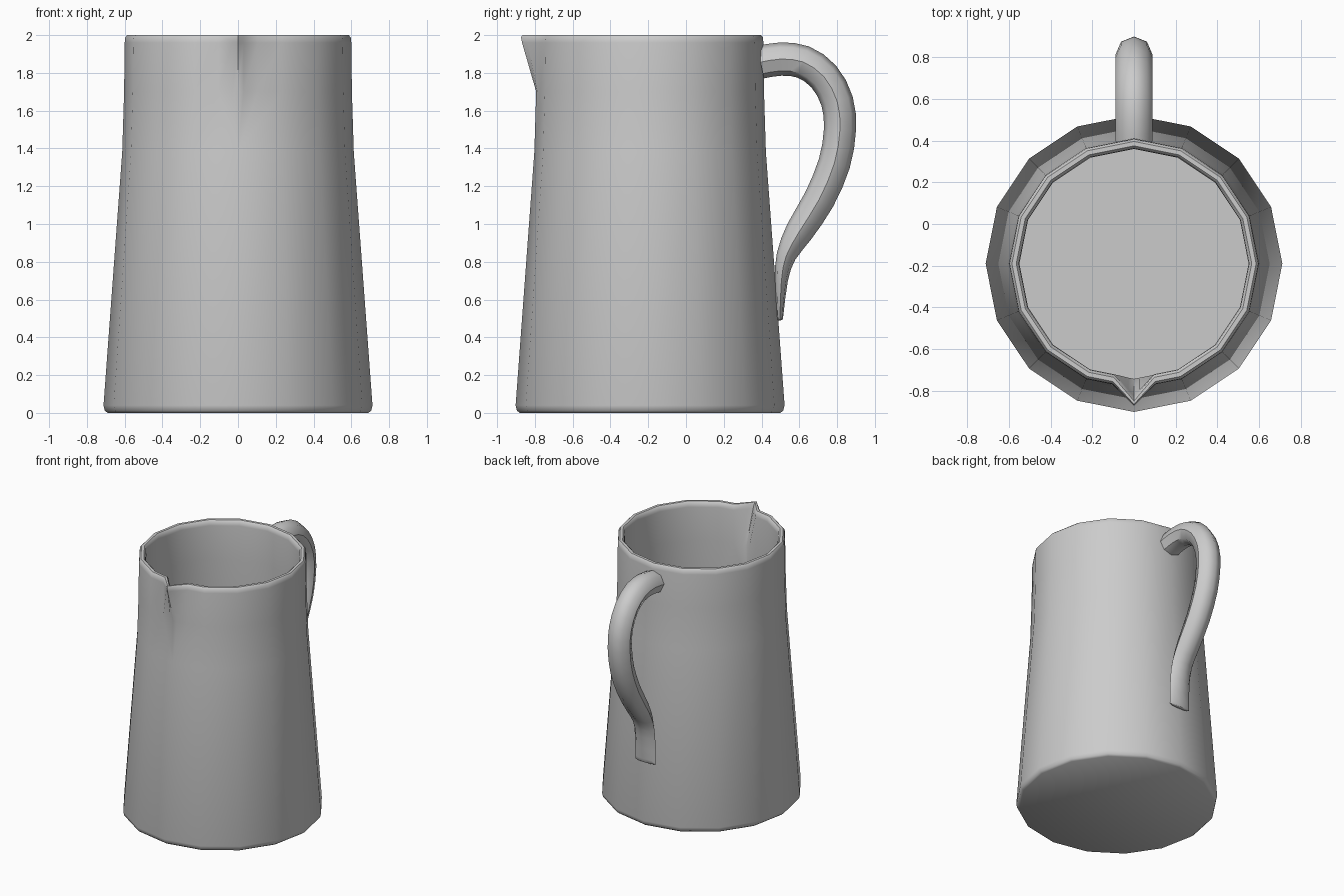
import bpy
import bmesh
from math import sin, cos, pi, radians
from mathutils import Vector

old = bpy.data.objects.get("Cube")
if old:
    bpy.data.objects.remove(old)

clay = bpy.data.materials.new("light_grey_ceramic")
clay.use_nodes = True
clay.diffuse_color = (0.6, 0.6, 0.6, 1)
clay.node_tree.nodes["Principled BSDF"].inputs["Base Color"].default_value = (0.6, 0.6, 0.6, 1)

SIDES = 16
CENTRE_Y = -0.19


def loft(name, rings, merge=0.0):
    """Skin closed rings of points into a capped, smooth object."""
    bm = bmesh.new()
    loops = [[bm.verts.new(p) for p in ring] for ring in rings]
    n = len(loops[0])
    for a, b in zip(loops, loops[1:]):
        for i in range(n):
            j = (i + 1) % n
            bm.faces.new((a[i], a[j], b[j], b[i]))
    bm.faces.new(loops[0])
    bm.faces.new(loops[-1])
    if merge:
        bmesh.ops.remove_doubles(bm, verts=bm.verts, dist=merge)
    bmesh.ops.recalc_face_normals(bm, faces=bm.faces)
    mesh = bpy.data.meshes.new(name)
    bm.to_mesh(mesh)
    bm.free()
    mesh.materials.append(clay)
    obj = bpy.data.objects.new(name, mesh)
    bpy.context.collection.objects.link(obj)
    bpy.ops.object.select_all(action='DESELECT')
    obj.select_set(True)
    bpy.context.view_layer.objects.active = obj
    bpy.ops.object.shade_smooth_by_angle(angle=radians(45))
    return obj


# Jug body: outer wall, rounded rim and inner wall as one profile
def jug_ring(r, z, pull):
    spout = z > 1.65
    lift = max(0, z - 1.7) / 0.3 * pull

    def corner(k):
        a = -pi / 2 + 2 * pi * k / SIDES
        return Vector((r * cos(a), CENTRE_Y + r * sin(a), z))

    def lip(side, t, push):
        # Extra points on the front facets; they collapse below the spout
        p = corner(0).lerp(corner(side), t if spout else 0)
        p.y -= push * lift
        return p

    ring = [lip(1, 0, 1), lip(1, 0.13, 0.7), lip(1, 0.45, 0)]
    ring += [corner(k) for k in range(1, SIDES)]
    ring += [lip(-1, 0.45, 0), lip(-1, 0.13, 0.7)]
    return ring


profile = [  # radius, height, spout pull
    (0.69, 0, 0), (0.705, 0.012, 0), (0.712, 0.04, 0), (0.613, 1.38, 0),
    (0.603, 1.7, 0), (0.6, 1.96, 0.09), (0.597, 1.988, 0.09), (0.586, 2, 0.09),
    (0.565, 2, 0.095), (0.553, 1.988, 0.1), (0.55, 1.96, 0.1),
    (0.553, 1.7, 0), (0.565, 1.38, 0), (0.655, 0.08, 0)]
loft("jug_body", [jug_ring(*row) for row in profile], merge=0.0005)

# Handle: octagonal tube that flattens into a tongue at its foot
spine = [  # y, z, half thickness
    (0.395, 1.857, 0.088), (0.5, 1.873, 0.088), (0.62, 1.858, 0.088),
    (0.73, 1.78, 0.087), (0.8, 1.65, 0.086), (0.815, 1.5, 0.085),
    (0.785, 1.32, 0.085), (0.705, 1.13, 0.083), (0.6, 0.96, 0.075),
    (0.53, 0.83, 0.052), (0.505, 0.7, 0.034), (0.498, 0.52, 0.018),
    (0.498, 0.49, 0.012)]
pts = [Vector(p) for p in spine]


def spline(i, t):
    """Smooth point between spine points i and i + 1."""
    a, b = pts[max(i - 1, 0)], pts[i]
    c, d = pts[i + 1], pts[min(i + 2, len(pts) - 1)]
    return 0.5 * (2 * b + (c - a) * t + (2 * a - 5 * b + 4 * c - d) * t ** 2
                  + (3 * b - a - 3 * c + d) * t ** 3)


path = [spline(i, t / 2) for i in range(len(pts) - 1) for t in range(2)] + [pts[-1]]
rings = []
for i, p in enumerate(path):
    step = path[min(i + 1, len(path) - 1)] - path[max(i - 1, 0)]
    side = Vector((-step.y, step.x)).normalized()
    width = 0.075 if i == len(path) - 1 else 0.088
    ring = []
    for k in range(8):
        a = k * pi / 4
        off = side * p.z * sin(a)
        ring.append((width * cos(a), p.x + off.x, p.y + off.y))
    rings.append(ring)
loft("handle", rings)
